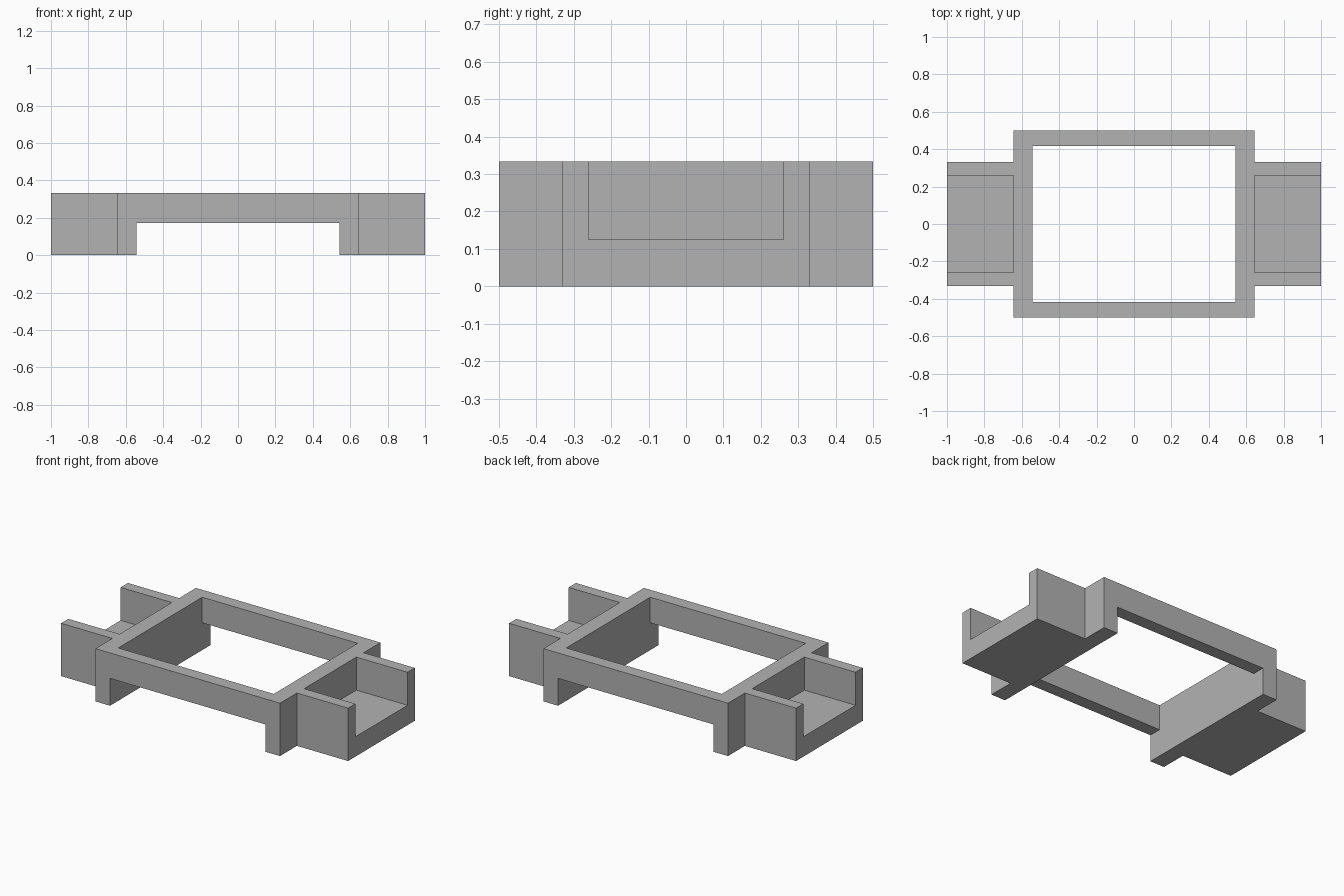
import bpy
import bmesh

cube = bpy.data.objects.get("Cube")
if cube:
    bpy.data.objects.remove(cube, do_unlink=True)

HEIGHT = 0.333
FRAME_X, FRAME_Y = 0.643, 0.5      # outer half-size of the frame
OPEN_X, OPEN_Y = 0.542, 0.418      # half-size of the opening
TRAY_X, TRAY_Y = 1.0, 0.332        # reach and half-width of the end trays
TRAY_IN, FLOOR = 0.26, 0.125       # inner half-width and floor of the trays
BRIDGE = 0.172                     # underside of the long rails
OVER = 0.2                         # cutter overshoot

grey = bpy.data.materials.new("plain_grey")
grey.use_nodes = True
colour = (0.45, 0.45, 0.45, 1)
grey.diffuse_color = colour
grey.node_tree.nodes["Principled BSDF"].inputs["Base Color"].default_value = colour


def prism(name, outline, z0, z1):
    """Extrude a flat outline upward from z0 to z1."""
    bm = bmesh.new()
    base = bm.faces.new([bm.verts.new((x, y, z0)) for x, y in outline])
    top = bmesh.ops.extrude_face_region(bm, geom=[base])["geom"]
    verts = [v for v in top if isinstance(v, bmesh.types.BMVert)]
    bmesh.ops.translate(bm, verts=verts, vec=(0, 0, z1 - z0))
    bmesh.ops.recalc_face_normals(bm, faces=bm.faces)
    mesh = bpy.data.meshes.new(name)
    bm.to_mesh(mesh)
    bm.free()
    mesh.materials.append(grey)
    obj = bpy.data.objects.new(name, mesh)
    bpy.context.collection.objects.link(obj)
    return obj


def cut(body, x0, x1, half_y, z0, z1):
    """Remove a box from the body."""
    outline = [(x0, -half_y), (x1, -half_y), (x1, half_y), (x0, half_y)]
    cutter = prism("cutter", outline, z0, z1)
    cutter.hide_render = True
    mod = body.modifiers.new("cut", "BOOLEAN")
    mod.operation = "DIFFERENCE"
    mod.solver = "EXACT"
    mod.object = cutter
    bpy.context.view_layer.objects.active = body
    bpy.ops.object.modifier_apply(modifier=mod.name)
    bpy.data.objects.remove(cutter, do_unlink=True)


# Cross-shaped block, one corner outline repeated around the plan
corner = [(TRAY_X, TRAY_Y), (FRAME_X, TRAY_Y), (FRAME_X, FRAME_Y)]
right_half = [(x, -y) for x, y in reversed(corner)] + corner
plan = right_half + [(-x, -y) for x, y in right_half]
body = prism("bracket_frame", plan, 0, HEIGHT)

# Central opening, then the gap beneath the long rails
cut(body, -OPEN_X, OPEN_X, OPEN_Y, -OVER, HEIGHT + OVER)
cut(body, -OPEN_X, OPEN_X, FRAME_Y + OVER, -OVER, BRIDGE)

# Open-ended trays on both sides
cut(body, FRAME_X, TRAY_X + OVER, TRAY_IN, FLOOR, HEIGHT + OVER)
cut(body, -TRAY_X - OVER, -FRAME_X, TRAY_IN, FLOOR, HEIGHT + OVER)
